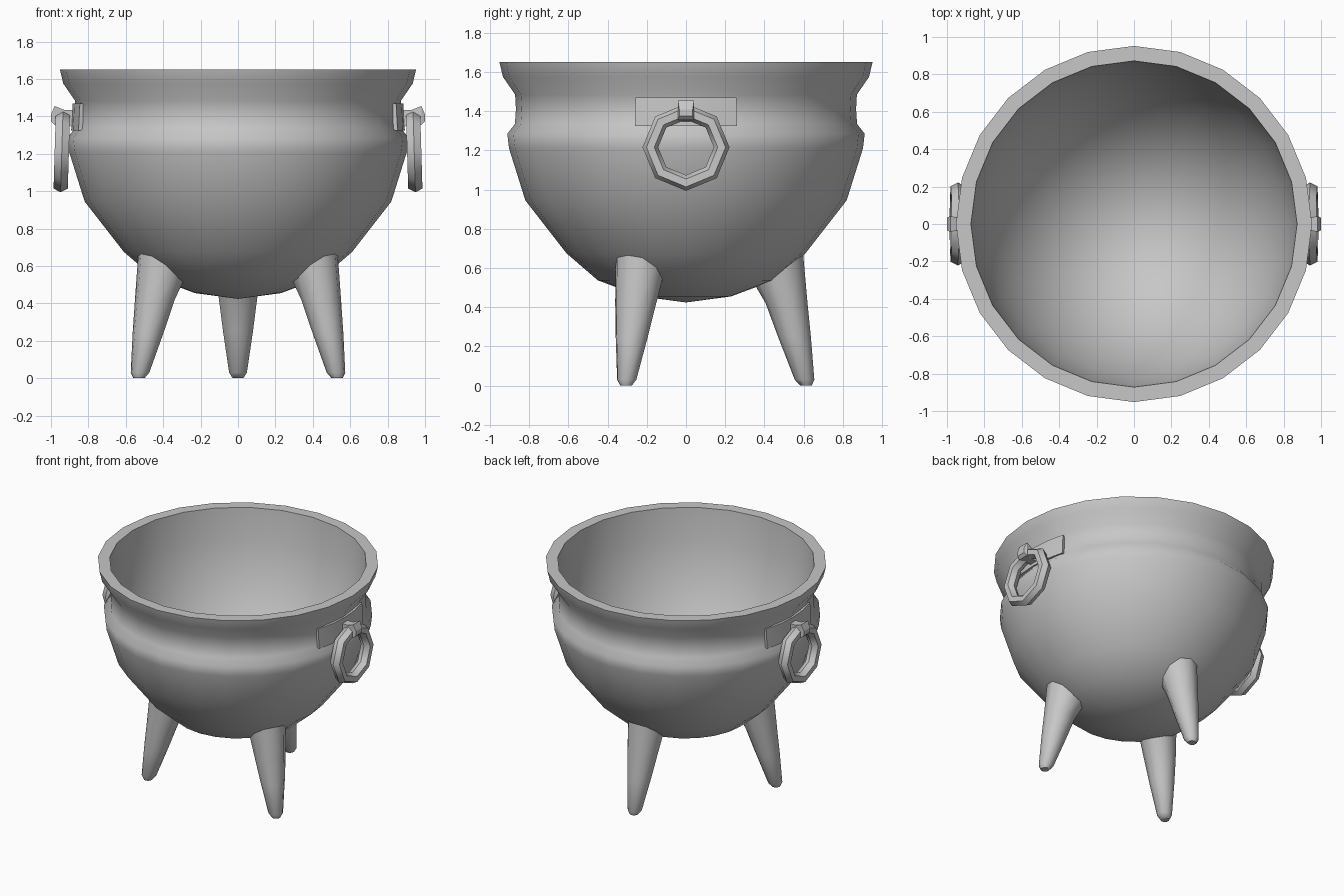
import bpy, bmesh, math
from mathutils import Matrix, Vector

if "Cube" in bpy.data.objects:
    bpy.data.objects.remove(bpy.data.objects["Cube"])

iron = bpy.data.materials.new("iron_grey")
iron.diffuse_color = (0.57, 0.57, 0.57, 1)
iron.use_nodes = True
iron.node_tree.nodes["Principled BSDF"].inputs["Base Color"].default_value = iron.diffuse_color


def finish(name, bm, angle):
    bmesh.ops.remove_doubles(bm, verts=bm.verts, dist=1e-4)
    bmesh.ops.recalc_face_normals(bm, faces=bm.faces)
    mesh = bpy.data.meshes.new(name)
    bm.to_mesh(mesh)
    bm.free()
    mesh.materials.append(iron)
    ob = bpy.data.objects.new(name, mesh)
    bpy.context.collection.objects.link(ob)
    bpy.ops.object.select_all(action='DESELECT')
    ob.select_set(True)
    bpy.context.view_layer.objects.active = ob
    bpy.ops.object.shade_smooth_by_angle(angle=math.radians(angle))
    return ob


def skin(bm, rings, closed=False):
    """Join consecutive rings of points with quads."""
    rows = [[bm.verts.new(p) for p in r] for r in rings]
    n = len(rows[0])
    pairs = list(zip(rows, rows[1:])) + ([(rows[-1], rows[0])] if closed else [])
    for a, b in pairs:
        for i in range(n):
            j = (i + 1) % n
            bm.faces.new((a[i], a[j], b[j], b[i]))
    return rows


def circle(r, z, n):
    return [Vector((r * math.cos(2 * math.pi * i / n),
                    r * math.sin(2 * math.pi * i / n), z)) for i in range(n)]


# Pot: outer wall from the base up and over the rim, then a rounded bowl inside
profile = [(0, .424), (.23, .455), (.45, .537), (.61, .675), (.82, .945),
           (.903, 1.21), (.912, 1.285), (.873, 1.335), (.868, 1.41), (.872, 1.485),
           (.934, 1.575), (.952, 1.65)]
for i in range(9):
    a = math.pi / 2 * i / 8
    profile.append((.872 * math.cos(a), 1.65 - 1.17 * math.sin(a)))
bm = bmesh.new()
skin(bm, [circle(r, z, 24) for r, z in profile])
finish("pot", bm, 60)

# Three splayed tapering legs, their tops slanted to stay within the pot wall
for k, deg in enumerate((90, 210, 330)):
    turn = Matrix.Rotation(math.radians(deg), 3, 'Z')
    bm = bmesh.new()
    rings = []
    for r, z in ((.03, 0), (.05, .03), (.084, .25), (.107, .42), (.127, None)):
        ring = []
        for p in circle(r, 0, 10):
            p.z = .605 + .6 * p.x if z is None else z
            p.x += .612 - .235 * (.605 if z is None else z)
            ring.append(turn @ p)
        rings.append(ring)
    rows = skin(bm, rings)
    bm.faces.new(rows[0])
    bm.faces.new(rows[-1])
    finish(f"leg_{k + 1}", bm, 50)

for side, label in ((1, "right"), (-1, "left")):
    # Curved mounting plate on the neck
    bm = bmesh.new()
    rings = []
    for i in range(5):
        a = math.radians(-17 + 8.5 * i)
        rings.append([Vector((side * r * math.cos(a), r * math.sin(a), z))
                      for r, z in ((.866, 1.325), (.892, 1.325), (.884, 1.47), (.866, 1.47))])
    rows = skin(bm, rings)
    bm.faces.new(rows[0])
    bm.faces.new(rows[-1])
    finish("handle_plate_" + label, bm, 35)

    # Square lug holding the ring, widening outwards to a blunt point
    bm = bmesh.new()
    rings = []
    for x, h, z0, z1 in ((.87, .03, 1.345, 1.435), (.93, .032, 1.35, 1.435),
                         (.98, .042, 1.355, 1.455), (1.0, .034, 1.375, 1.41)):
        rings.append([Vector((side * x, y, z))
                      for y, z in ((-h, z0), (h, z0), (h, z1), (-h, z1))])
    rows = skin(bm, rings)
    bm.faces.new(rows[0])
    bm.faces.new(rows[-1])
    finish("handle_lug_" + label, bm, 20)

    # Hanging ring
    bm = bmesh.new()
    rings = []
    for i in range(8):
        a = 2 * math.pi * i / 8 + math.pi / 2
        ring = []
        for j in range(6):
            b = 2 * math.pi * j / 6
            r = .182 + .04 * math.cos(b)
            dz = r * math.sin(a)
            ring.append(Vector((side * (.942 + .044 * math.sin(b) - .03 * dz),
                                r * math.cos(a), 1.216 + dz)))
        rings.append(ring)
    skin(bm, rings, closed=True)
    finish("handle_ring_" + label, bm, 50)
